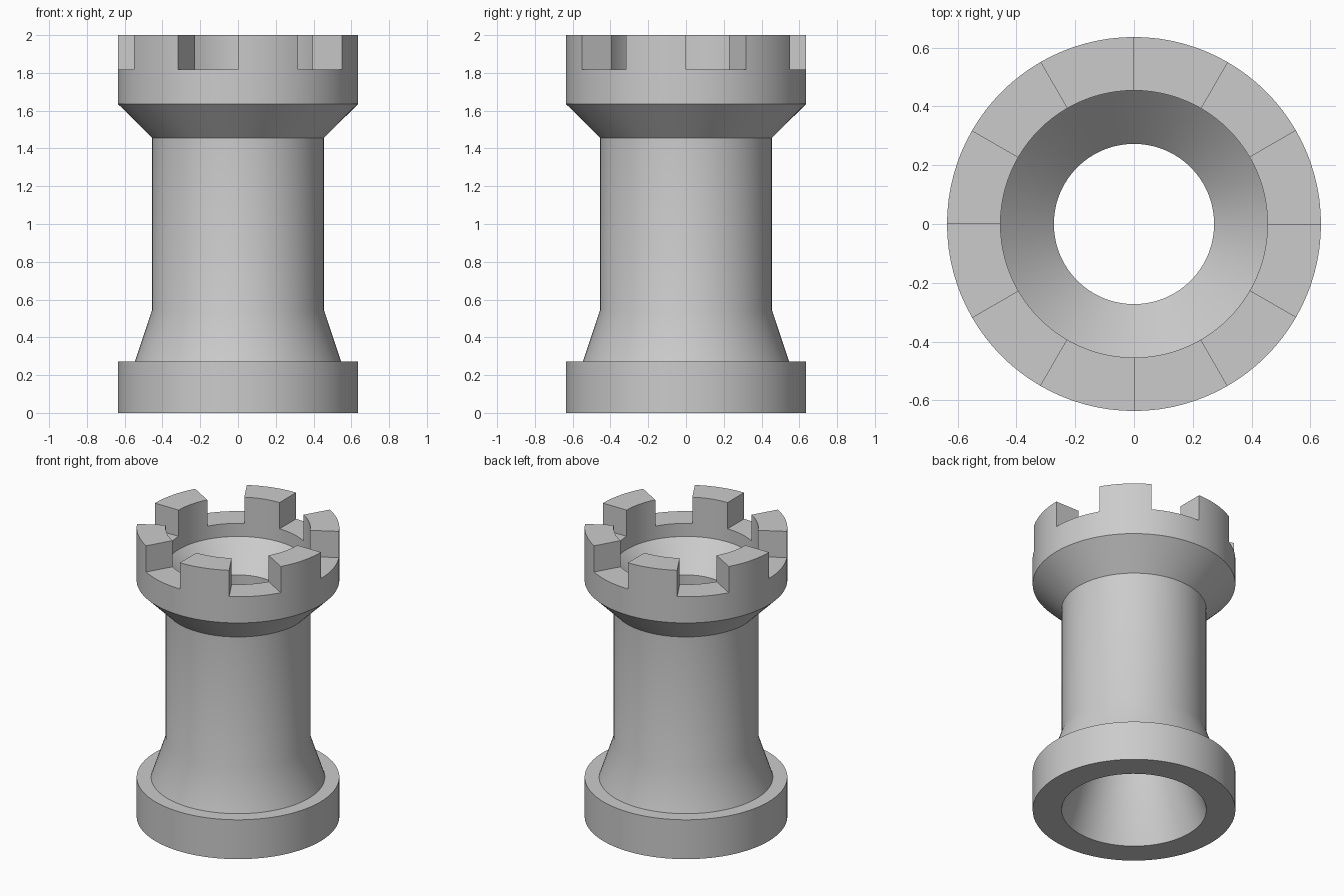
import bpy, bmesh
from math import cos, sin, pi, radians

cube = bpy.data.objects.get("Cube")
if cube:
    bpy.data.objects.remove(cube, do_unlink=True)

U = 2 / 22            # design module: the tower is 22 modules tall
SIDES = 96
PER_SECTOR = SIDES // 12

# Closed wall section (radius, height) in modules: outside going up, inside going down
section = [(7, 0), (7, 3), (6, 3), (5, 6), (5, 16), (7, 18), (7, 20),
           (5, 20), (5, 19), (3, 17), (3, 6), (5, 0)]
PARAPET = 6           # section segment that forms the parapet floor

stone = bpy.data.materials.new("stone_grey")
stone.use_nodes = True
grey = (0.6, 0.6, 0.6, 1)
stone.diffuse_color = grey
stone.node_tree.nodes["Principled BSDF"].inputs["Base Color"].default_value = grey

# Revolve the section into a hollow tower
bm = bmesh.new()
rings = []
for i in range(SIDES):
    a = 2 * pi * i / SIDES
    rings.append([bm.verts.new((r * U * cos(a), r * U * sin(a), z * U)) for r, z in section])

merlon_faces = []
for i in range(SIDES):
    here, after = rings[i], rings[(i + 1) % SIDES]
    for j in range(len(section)):
        k = (j + 1) % len(section)
        face = bm.faces.new((here[j], after[j], after[k], here[k]))
        # Every second twelfth of the parapet carries a merlon
        if j == PARAPET and (i // PER_SECTOR) % 2 == 1:
            merlon_faces.append(face)

# Raise the merlons
raised = bmesh.ops.extrude_face_region(bm, geom=merlon_faces)["geom"]
bmesh.ops.translate(bm, vec=(0, 0, 2 * U),
                    verts=[g for g in raised if isinstance(g, bmesh.types.BMVert)])
leftover = [f for f in merlon_faces if f.is_valid]
if leftover:
    bmesh.ops.delete(bm, geom=leftover, context="FACES_ONLY")
bmesh.ops.recalc_face_normals(bm, faces=bm.faces)

mesh = bpy.data.meshes.new("rook_tower")
bm.to_mesh(mesh)
bm.free()
mesh.materials.append(stone)
tower = bpy.data.objects.new("rook_tower", mesh)
bpy.context.collection.objects.link(tower)

# Smooth round walls, crisp rims
bpy.ops.object.select_all(action="DESELECT")
tower.select_set(True)
bpy.context.view_layer.objects.active = tower
bpy.ops.object.shade_smooth_by_angle(angle=radians(30))
